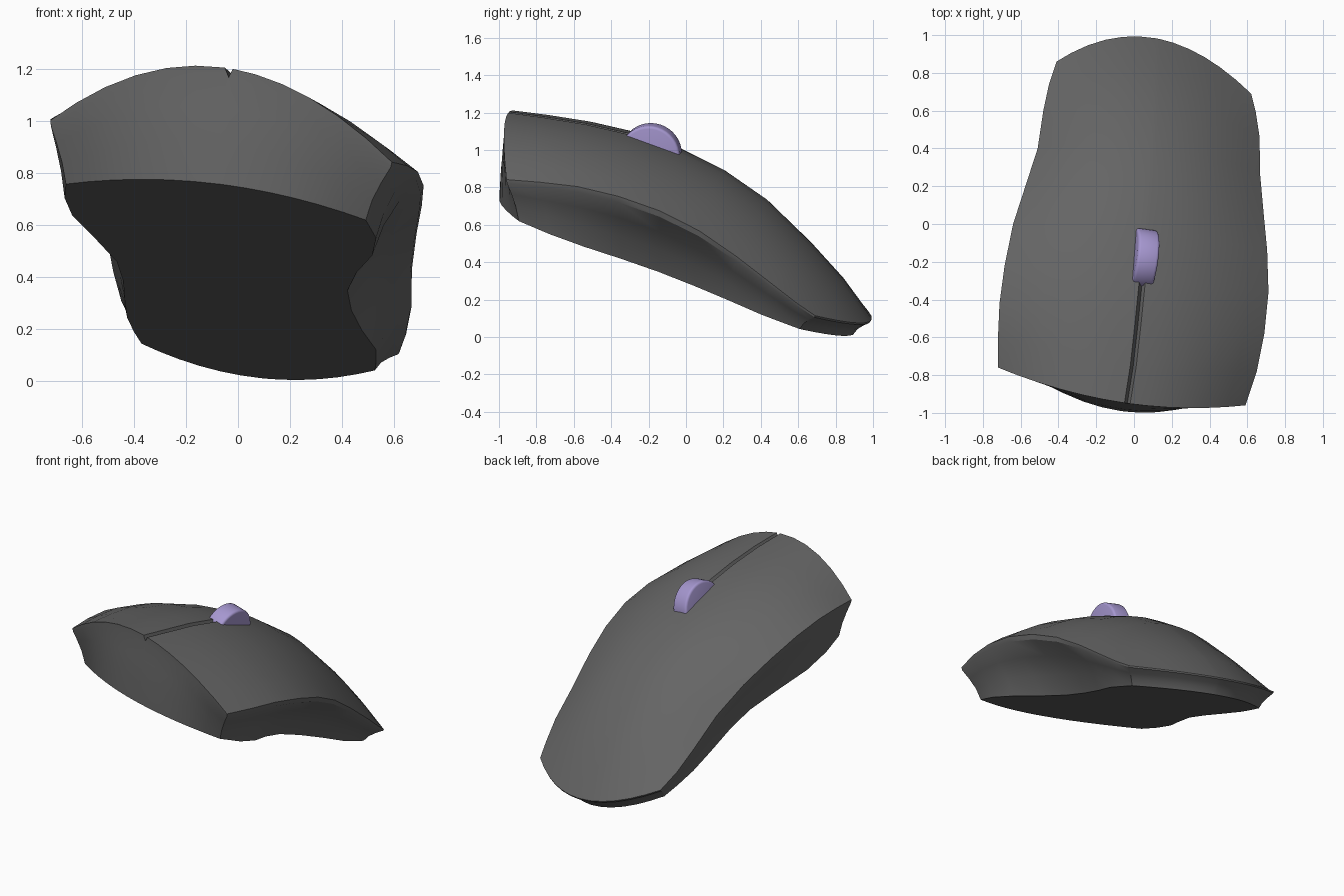
import bpy, bmesh, math

if "Cube" in bpy.data.objects:
    bpy.data.objects.remove(bpy.data.objects["Cube"])

# Cross rows from front to back:
# left x, left y, right x, right y, bow, rim height, crown height, base left x, base right x
ROWS = [
    (-.72, -.76, .59, -.96, -.085, .215, .467, -.66, .49),
    (-.72, -.60, .65, -.78, -.06, .28, .52, -.665, .53),
    (-.712, -.42, .69, -.58, -.03, .34, .572, -.635, .515),
    (-.685, -.22, .712, -.36, 0, .375, .612, -.55, .455),
    (-.64, 0, .705, -.14, .03, .38, .62, -.465, .42),
    (-.575, .20, .685, .07, .06, .35, .60, -.44, .435),
    (-.51, .40, .667, .27, .09, .285, .535, -.435, .475),
    (-.48, .60, .665, .46, .13, .21, .395, -.425, .53),
    (-.45, .74, .645, .59, .17, .155, .265, -.40, .53),
    (-.41, .86, .62, .69, .21, .12, .11, -.37, .525),
]
COLS = [-1, -.85, -.68, -.5, -.32, -.15, .022, .045, .068, .2, .36, .52, .68, .85, 1]
GROOVE = COLS.index(.045)
LAST = len(ROWS) - 1


def lift(x, y, h):
    """Point at height h above the tilted underside plane."""
    return (x, y, .368 - .18 * x - .38 * y + h)


def across(xl, yl, xr, yr, bow, u):
    t = (u + 1) / 2
    return xl + (xr - xl) * t, yl + (yr - yl) * t + bow * (1 - u * u)


def shell_point(i, j):
    xl, yl, xr, yr, bow, rim, crown, _, _ = ROWS[i]
    u = COLS[j]
    x, y = across(xl, yl, xr, yr, bow, u)
    h = rim + (crown - rim) * (1 - u * u)
    return x, y, h


def base_point(i, j):
    _, yl, _, yr, bow, _, _, bl, br = ROWS[i]
    bow = -.185 if i == 0 else bow
    return across(bl, .91 * yl - .02, br, .91 * yr - .02, bow, COLS[j])


def finish(name, bm, color):
    bmesh.ops.recalc_face_normals(bm, faces=bm.faces)
    mesh = bpy.data.meshes.new(name)
    bm.to_mesh(mesh)
    bm.free()
    ob = bpy.data.objects.new(name, mesh)
    bpy.context.collection.objects.link(ob)
    mat = bpy.data.materials.new(name + "_color")
    mat.diffuse_color = (*color, 1)
    mat.use_nodes = True
    mat.node_tree.nodes["Principled BSDF"].inputs["Base Color"].default_value = mat.diffuse_color
    mesh.materials.append(mat)
    bpy.ops.object.select_all(action='DESELECT')
    ob.select_set(True)
    bpy.context.view_layer.objects.active = ob
    bpy.ops.object.shade_smooth_by_angle(angle=math.radians(32))
    return ob


# Domed top shell with the button groove
bm = bmesh.new()
grid = []
for i in range(len(ROWS)):
    row = []
    for j in range(len(COLS)):
        x, y, h = shell_point(i, j)
        if j == GROOVE and i <= 3:
            h -= .035
        row.append(bm.verts.new(lift(x, y, h)))
    grid.append(row)
for i in range(LAST):
    for j in range(len(COLS) - 1):
        bm.faces.new((grid[i][j], grid[i][j + 1], grid[i + 1][j + 1], grid[i + 1][j]))

# Undercut side walls, ring by ring: lip, concave middle, base edge
end = len(COLS) - 1
loop = ([(0, j) for j in range(end)] + [(i, end) for i in range(LAST)]
        + [(LAST, j) for j in range(end, 0, -1)] + [(i, 0) for i in range(LAST, 0, -1)])
ring = [grid[i][j] for i, j in loop]
for inset, drop in ((.04, .09), (.4, .35), (.75, .65), (1, 1)):
    new = []
    for i, j in loop:
        x, y, h = shell_point(i, j)
        bx, by = base_point(i, j)
        new.append(bm.verts.new(lift(x + (bx - x) * inset, y + (by - y) * inset, h * (1 - drop))))
    for k in range(len(loop)):
        n = (k + 1) % len(loop)
        bm.faces.new((ring[k], ring[n], new[n], new[k]))
    ring = new

# Flat underside
bm.faces.new(ring)
finish("mouse_body", bm, (.13, .13, .13))

# Scroll wheel sunk into the shell
bm = bmesh.new()
bmesh.ops.create_cone(bm, cap_ends=True, segments=40, radius1=.164, radius2=.164, depth=.115)
rims = [e for e in bm.edges if any(len(f.verts) > 4 for f in e.link_faces)]
bmesh.ops.bevel(bm, geom=rims, offset=.015, segments=3, profile=.5, affect='EDGES')
wheel = finish("scroll_wheel", bm, (.38, .31, .63))
wheel.location = (.045, -.19, .975)
wheel.rotation_euler = (0, math.radians(100), math.radians(-8))
